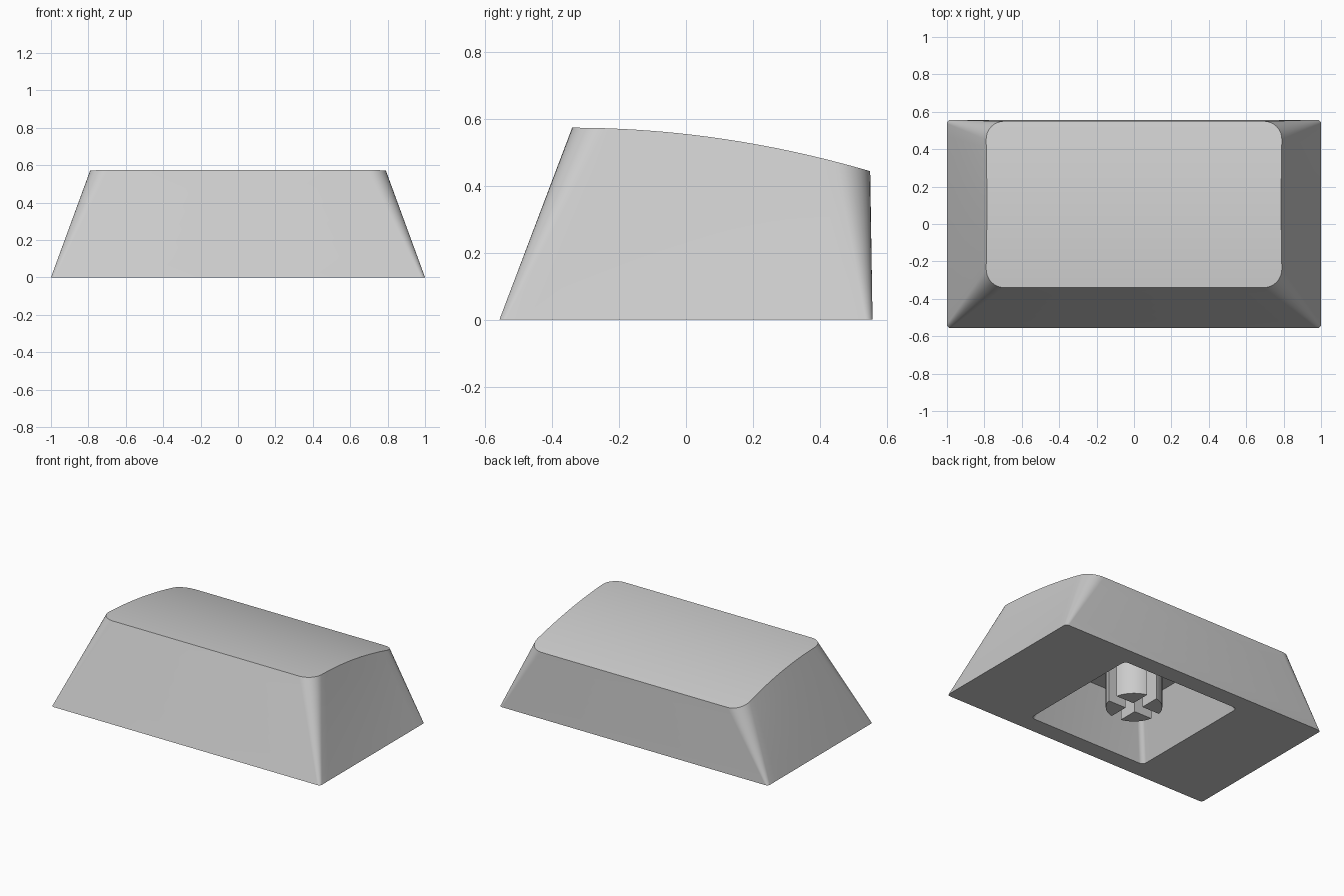
import bpy, bmesh, math
from math import sin, cos, pi

cube = bpy.data.objects.get("Cube")
if cube:
    bpy.data.objects.remove(cube)

grey = bpy.data.materials.new("light grey plastic")
grey.use_nodes = True
colour = (0.6, 0.6, 0.6, 1)
grey.diffuse_color = colour
grey.node_tree.nodes["Principled BSDF"].inputs["Base Color"].default_value = colour


def finish(name, bm):
    bmesh.ops.recalc_face_normals(bm, faces=bm.faces)
    mesh = bpy.data.meshes.new(name)
    bm.to_mesh(mesh)
    bm.free()
    mesh.materials.append(grey)
    obj = bpy.data.objects.new(name, mesh)
    bpy.context.collection.objects.link(obj)
    bpy.ops.object.select_all(action='DESELECT')
    obj.select_set(True)
    bpy.context.view_layer.objects.active = obj
    bpy.ops.object.shade_smooth_by_angle(angle=math.radians(30))


def half_outline(x, front, back, r, arc=8, side=16):
    """Right half of a rounded rectangle, from front to back."""
    pts = []
    for i in range(arc + 1):
        a = -pi / 2 + i * pi / 2 / arc
        pts.append((x - r + r * cos(a), front + r + r * sin(a)))
    for i in range(1, side):
        pts.append((x, front + r + (back - front - 2 * r) * i / side))
    for i in range(arc + 1):
        a = i * pi / 2 / arc
        pts.append((x - r + r * cos(a), back - r + r * sin(a)))
    return pts


def crown(x, y):
    """Top surface point: falls away to the back, sides bowed in slightly."""
    bow = 1 - 0.008 * max(0, 1 - ((y - 0.105) / 0.445) ** 2)
    return (x * bow, y, 0.573 - 0.164 * (y + 0.34) ** 2)


# Cap shell: outer walls, underside rim and tapered cavity in one loft
top = [crown(x, y) for x, y in half_outline(0.793, -0.34, 0.55, 0.1)]
base = [(x, y, 0) for x, y in half_outline(1, -0.557, 0.557, 0.02)]
rim = [(x, y, 0) for x, y in half_outline(0.44, -0.44, 0.44, 0.03)]
ceiling = [(x, y, 0.33) for x, y in half_outline(0.32, -0.32, 0.32, 0.03)]

steps = 6
halves = []
for i in range(steps + 1):
    t = i / steps
    halves.append([[p + (q - p) * t for p, q in zip(a, b)] for a, b in zip(top, base)])
halves += [rim, ceiling]

bm = bmesh.new()
rings = []
for half in halves:
    right = [bm.verts.new(p) for p in half]
    left = [bm.verts.new((-x, y, z)) for x, y, z in half]
    rings.append(right + left[::-1])
n = len(rings[0])
for a, b in zip(rings, rings[1:]):
    for i in range(n):
        j = (i + 1) % n
        bm.faces.new((a[i], a[j], b[j], b[i]))
for ring in (rings[0], rings[-1]):
    for i in range(n // 2 - 1):
        bm.faces.new((ring[i], ring[i + 1], ring[n - 2 - i], ring[n - 1 - i]))
finish("cap_shell", bm)

# Stem: four round quadrants separated by a cross-shaped slot
radius, gap, low, high = 0.17, 0.036, 0.04, 0.335
bm = bmesh.new()
start = math.asin(gap / radius)
for k in range(4):
    profile = [(gap, gap)]
    for i in range(13):
        a = start + (pi / 2 - 2 * start) * i / 12
        profile.append((radius * cos(a), radius * sin(a)))
    c, s = cos(k * pi / 2), sin(k * pi / 2)
    verts = [bm.verts.new((x * c - y * s, x * s + y * c, low)) for x, y in profile]
    face = bm.faces.new(verts)
    grown = bmesh.ops.extrude_face_region(bm, geom=[face])["geom"]
    moved = [v for v in grown if isinstance(v, bmesh.types.BMVert)]
    bmesh.ops.translate(bm, verts=moved, vec=(0, 0, high - low))
finish("switch_stem", bm)
